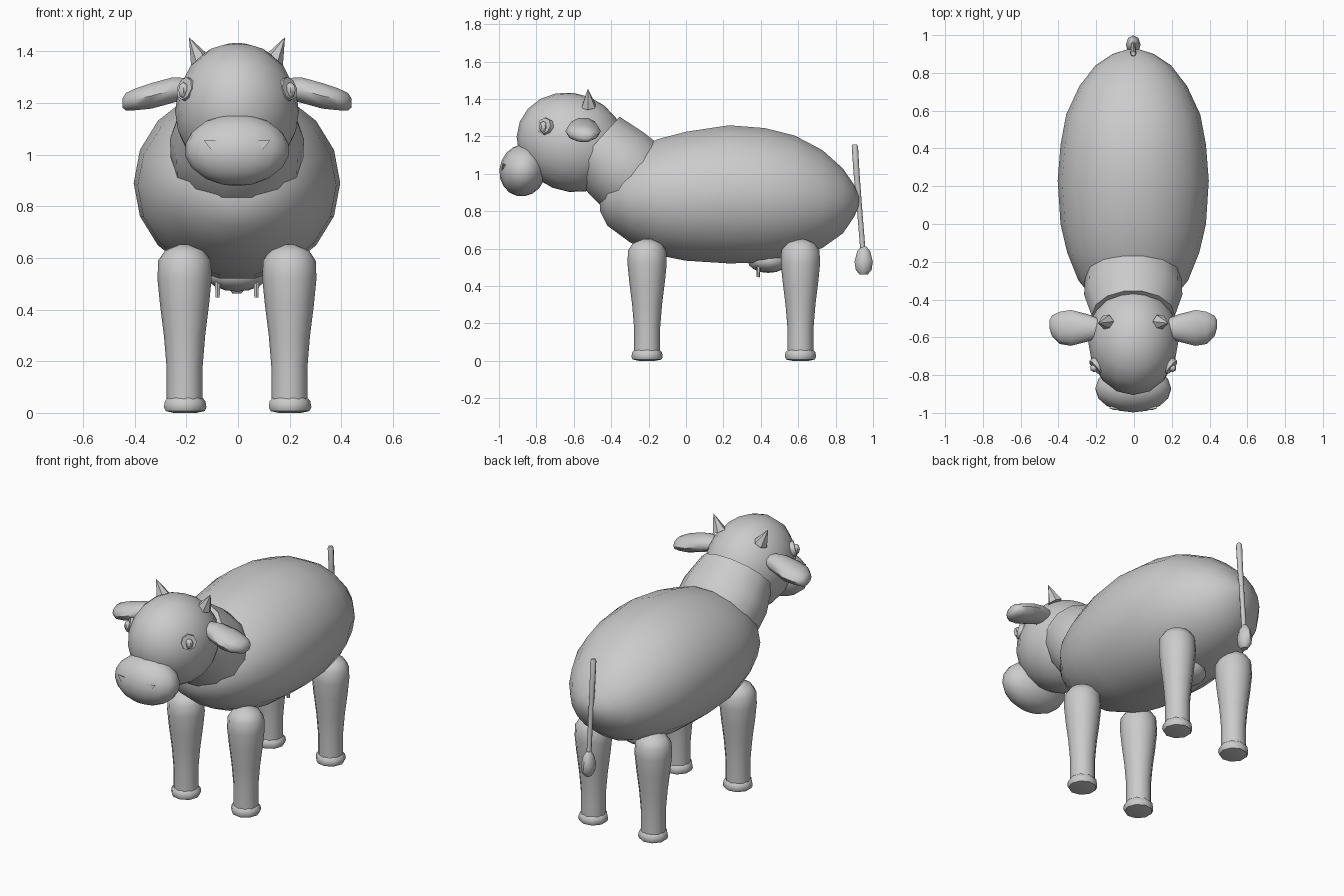
import bpy, bmesh, math
from mathutils import Vector, Matrix

cube = bpy.data.objects.get("Cube")
if cube:
    bpy.data.objects.remove(cube)

CX = -0.004  # shared centre line

grey = bpy.data.materials.new("plain grey")
grey.use_nodes = True
COLOR = (0.6, 0.6, 0.6, 1)
grey.diffuse_color = COLOR
grey.node_tree.nodes["Principled BSDF"].inputs["Base Color"].default_value = COLOR


def finish(name, bm, angle=50):
    bmesh.ops.recalc_face_normals(bm, faces=bm.faces)
    mesh = bpy.data.meshes.new(name)
    bm.to_mesh(mesh)
    bm.free()
    mesh.materials.append(grey)
    obj = bpy.data.objects.new(name, mesh)
    bpy.context.collection.objects.link(obj)
    bpy.ops.object.select_all(action='DESELECT')
    obj.select_set(True)
    bpy.context.view_layer.objects.active = obj
    bpy.ops.object.shade_smooth_by_angle(angle=math.radians(angle))
    return obj


def loft(name, rings, u, v, sides=12, angle=50):
    """Skin elliptical rings (centre, radius along u, radius along v)."""
    bm = bmesh.new()
    u, v = Vector(u), Vector(v)
    loops = []
    for centre, ru, rv in rings:
        turn = [2 * math.pi * i / sides for i in range(sides)]
        loops.append([bm.verts.new(Vector(centre) + u * ru * math.cos(a) + v * rv * math.sin(a))
                      for a in turn])
    for a, b in zip(loops, loops[1:]):
        for i in range(sides):
            j = (i + 1) % sides
            bm.faces.new((a[i], a[j], b[j], b[i]))
    bm.faces.new(loops[0])
    bm.faces.new(loops[-1])
    return finish(name, bm, angle)


def ellipsoid(name, centre, radii, tilt=0, sides=14, rows=9):
    bm = bmesh.new()
    bmesh.ops.create_uvsphere(bm, u_segments=sides, v_segments=rows, radius=1)
    bm.transform(Matrix.Translation(centre) @ Matrix.Rotation(math.radians(tilt), 4, 'X')
                 @ Matrix.Diagonal((*radii, 1)))
    return finish(name, bm)


def spike(name, base, tip, radius, sides=6, end=0.0):
    """Tapered cone from base to tip."""
    bm = bmesh.new()
    base, tip = Vector(base), Vector(tip)
    axis = tip - base
    bmesh.ops.create_cone(bm, cap_ends=True, segments=sides, radius1=radius,
                          radius2=end, depth=axis.length)
    bm.transform(Matrix.Translation((base + tip) / 2)
                 @ axis.to_track_quat('Z', 'Y').to_matrix().to_4x4())
    return finish(name, bm)


X, Y, Z = (1, 0, 0), (0, 1, 0), (0, 0, 1)

# Barrel body: y, half width, bottom, top
barrel = [(-0.46, 0.08, 0.80, 0.94), (-0.42, 0.19, 0.72, 1.02), (-0.3, 0.29, 0.63, 1.12),
          (-0.15, 0.35, 0.56, 1.19), (0, 0.385, 0.53, 1.23), (0.23, 0.4, 0.515, 1.265),
          (0.42, 0.385, 0.52, 1.25), (0.58, 0.355, 0.55, 1.21), (0.73, 0.285, 0.60, 1.13),
          (0.84, 0.2, 0.68, 1.03), (0.9, 0.11, 0.77, 0.94), (0.925, 0.03, 0.83, 0.88)]
loft("body", [((CX, y, (lo + hi) / 2), w, (hi - lo) / 2) for y, w, lo, hi in barrel], X, Z, 18)

# Neck rises forward out of the shoulders
lean = Vector((0, -0.74, 0.67))
across = Vector((0, 0.67, 0.74))
mid = Vector((CX, -0.375, 1.06))
loft("neck", [(mid + lean * d, w, h) for d, w, h in
              ((-0.25, 0.2, 0.19), (-0.15, 0.255, 0.235), (0, 0.26, 0.225), (0.15, 0.22, 0.2))],
     X, across, 14)

# Head and muzzle
ellipsoid("head", (CX, -0.615, 1.168), (0.24, 0.295, 0.262), -22, 16, 10)
ellipsoid("muzzle", (CX, -0.872, 1.018), (0.203, 0.125, 0.14), -14, 16, 9)

for side, label in ((1, "left"), (-1, "right")):
    def at(x, y, z):
        return (CX + side * x, y, z)

    # Ears
    loft(label + "_ear", [(at(0.18, -0.55, 1.258), 0.05, 0.04), (at(0.25, -0.55, 1.25), 0.075, 0.052),
                          (at(0.33, -0.55, 1.228), 0.095, 0.052), (at(0.39, -0.55, 1.215), 0.085, 0.045),
                          (at(0.43, -0.54, 1.205), 0.055, 0.036), (at(0.444, -0.53, 1.2), 0.02, 0.018)],
         Y, Z, 10)
    # Horns
    spike(label + "_horn", at(0.14, -0.52, 1.36), at(0.186, -0.525, 1.455), 0.042)
    # Nostrils: little wedges pointing down
    bm = bmesh.new()
    corners = [bm.verts.new(at(0.1 + dx, y, 1.04 + dz)) for dx, y, dz in
               ((-0.028, -0.985, 0.014), (0.028, -0.975, 0.014), (0, -0.985, -0.02), (0, -0.95, 0))]
    for skip in range(4):
        bm.faces.new([c for i, c in enumerate(corners) if i != skip])
    finish(label + "_nostril", bm, 20)
    # Eyes: a slanted disc with a faceted pupil
    out = Vector((side * 0.75, -0.6, 0.25))
    disc = Vector(at(0.2, -0.757, 1.255))
    spike(label + "_eye", disc - out * 0.03, disc + out * 0.006, 0.048, 8, 0.045)
    ellipsoid(label + "_pupil", disc + out * 0.01 - Vector((0, 0, 0.008)),
              (0.022, 0.022, 0.032), 0, 6, 4)
    # Teats
    spike(label + "_teat", at(0.075, 0.39, 0.53), at(0.075, 0.385, 0.447), 0.013, 6, 0.009)

    # Legs and hooves
    for y, end in ((-0.208, "front"), (0.612, "rear")):
        leg = [(0.03, 0.07), (0.18, 0.07), (0.3, 0.08), (0.42, 0.095), (0.52, 0.105),
               (0.59, 0.102), (0.63, 0.075), (0.652, 0.02)]
        loft(f"{end}_{label}_leg", [(at(0.203, y, z), r, r) for z, r in leg], X, Y, 12)
        hoof = [(0, 0.045), (0.007, 0.078), (0.022, 0.085), (0.045, 0.081), (0.058, 0.07)]
        loft(f"{end}_{label}_hoof", [(at(0.203, y, z), r, r) for z, r in hoof], X, Y, 9)

# Udder
ellipsoid("udder", (CX, 0.44, 0.535), (0.12, 0.11, 0.065), 0, 12, 8)

# Tail and tuft
loft("tail", [((CX, y, z), r, r) for y, z, r in
              ((0.902, 1.157, 0.012), (0.903, 1.145, 0.017), (0.912, 1.0, 0.016),
               (0.925, 0.85, 0.014), (0.945, 0.6, 0.014))], X, Y, 8)
loft("tail_tuft", [((CX, 0.95, z), r * 0.8, r) for z, r in
                   ((0.61, 0.015), (0.585, 0.035), (0.53, 0.049), (0.485, 0.042), (0.462, 0.022))],
     X, Y, 8)
